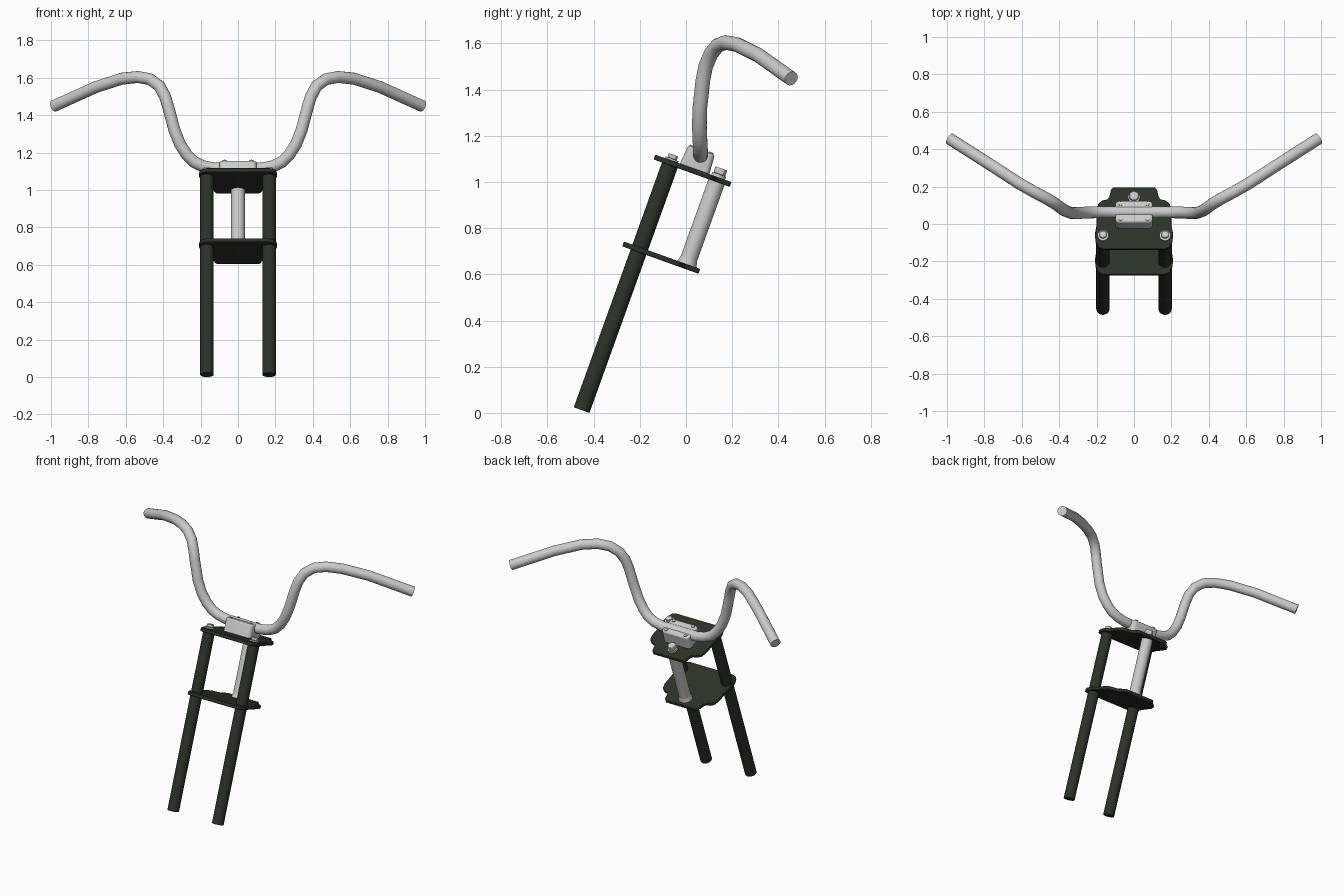
import bpy, bmesh
from math import radians
from mathutils import Matrix, Vector

if "Cube" in bpy.data.objects:
    bpy.data.objects.remove(bpy.data.objects["Cube"])

# Raked fork frame: local z runs up the legs, local y towards the rider
FRAME = Matrix.Translation((0, -0.452, 0.012)) @ Matrix.Rotation(radians(-19.8), 4, 'X')

green = bpy.data.materials.new("dark_green")
green.diffuse_color = (0.024, 0.034, 0.021, 1)
green.use_nodes = True
green.node_tree.nodes["Principled BSDF"].inputs["Base Color"].default_value = green.diffuse_color


def finish(name, bm, mat=None, bevel=0, segments=2):
    bmesh.ops.recalc_face_normals(bm, faces=bm.faces)
    me = bpy.data.meshes.new(name)
    bm.to_mesh(me)
    bm.free()
    ob = bpy.data.objects.new(name, me)
    bpy.context.collection.objects.link(ob)
    ob.matrix_world = FRAME
    if mat:
        me.materials.append(mat)
    if bevel:
        mod = ob.modifiers.new("bevel", 'BEVEL')
        mod.width, mod.segments, mod.limit_method = bevel, segments, 'ANGLE'
    smooth(ob)
    return ob


def smooth(ob):
    bpy.ops.object.select_all(action='DESELECT')
    ob.select_set(True)
    bpy.context.view_layer.objects.active = ob
    bpy.ops.object.shade_smooth_by_angle(angle=radians(40))


def rod(name, x, y, z0, z1, r, sides=20, mat=None, bevel=0, r_top=None):
    bm = bmesh.new()
    bmesh.ops.create_cone(bm, cap_ends=True, segments=sides, radius1=r,
                          radius2=r_top or r, depth=z1 - z0,
                          matrix=Matrix.Translation((x, y, (z0 + z1) / 2)))
    return finish(name, bm, mat, bevel)


def plate(name, z0, z1):
    half = [(0.165, -0.075), (0.19, -0.064), (0.205, -0.03), (0.209, 0.01),
            (0.201, 0.06), (0.2, 0.15), (0.19, 0.185), (0.168, 0.202),
            (0.142, 0.208), (0.132, 0.222), (0.122, 0.264), (0.11, 0.276)]
    outline = half + [(-x, y) for x, y in reversed(half)]
    bm = bmesh.new()
    face = bm.faces.new([bm.verts.new((x, y, z0)) for x, y in outline])
    top = bmesh.ops.extrude_face_region(bm, geom=[face])["geom"]
    bmesh.ops.translate(bm, vec=(0, 0, z1 - z0),
                        verts=[v for v in top if isinstance(v, bmesh.types.BMVert)])
    return finish(name, bm, green, 0.004)


# Fork legs with their top bolts
for side, x in (("left", -0.166), ("right", 0.166)):
    rod(side + "_fork_leg", x, 0, 0, 1.145, 0.036, 24, green)
    rod(side + "_leg_washer", x, 0, 1.145, 1.157, 0.03, 20)
    rod(side + "_leg_bolt", x, 0, 1.157, 1.175, 0.022, 6, bevel=0.003)

# Yoke plates
plate("upper_yoke_plate", 1.127, 1.149)
plate("lower_yoke_plate", 0.727, 0.749)

# Steering stem and its nut
rod("steering_stem", 0, 0.215, 0.745, 1.13, 0.037, 24)
rod("steering_stem_foot", 0, 0.215, 0.745, 0.775, 0.045, 24, r_top=0.037)
rod("stem_washer", 0, 0.215, 1.145, 1.163, 0.032, 20)
rod("stem_nut", 0, 0.215, 1.163, 1.19, 0.028, 6, bevel=0.004)

# Handlebar clamp: rounded block tapering slightly to the top
bm = bmesh.new()
bmesh.ops.create_cube(bm, size=1, matrix=Matrix.Translation((0, 0.107, 1.19))
                      @ Matrix.Diagonal((0.2, 0.136, 0.09, 1)))
for v in bm.verts:
    if v.co.z > 1.19:
        v.co.y = 0.107 + (v.co.y - 0.107) * 0.9
bmesh.ops.bevel(bm, geom=[e for e in bm.edges
                          if abs(e.verts[0].co.z - e.verts[1].co.z) > 0.05],
                offset=0.022, segments=4, profile=0.5, affect='EDGES')
finish("handlebar_clamp", bm, None, 0.008)
for i, x in enumerate((-0.072, 0.072)):
    for j, y in enumerate((0.063, 0.15)):
        rod(f"clamp_bolt_{i}{j}", x, y, 1.23, 1.241, 0.011, 8)

# Handlebar: swept tube, mirrored path
half = [(0.13, 0.063, 1.115), (0.19, 0.063, 1.128), (0.235, 0.062, 1.15),
        (0.275, 0.06, 1.19), (0.31, 0.058, 1.245), (0.34, 0.06, 1.32),
        (0.372, 0.073, 1.44), (0.39, 0.085, 1.5), (0.42, 0.108, 1.555),
        (0.47, 0.138, 1.592), (0.535, 0.172, 1.604), (0.62, 0.221, 1.595),
        (0.76, 0.312, 1.55), (0.986, 0.456, 1.448)]
path = [(-x, y, z) for x, y, z in reversed(half)] + half
cu = bpy.data.curves.new("handlebar", 'CURVE')
cu.dimensions = '3D'
cu.bevel_depth, cu.bevel_resolution, cu.use_fill_caps = 0.032, 6, True
sp = cu.splines.new('POLY')
sp.points.add(len(path) - 1)
for p, co in zip(sp.points, path):
    p.co = (*co, 1)
bar = bpy.data.objects.new("handlebar", cu)
bpy.context.collection.objects.link(bar)
bpy.ops.object.select_all(action='DESELECT')
bar.select_set(True)
bpy.context.view_layer.objects.active = bar
bpy.ops.object.convert(target='MESH')
smooth(bpy.context.view_layer.objects.active)
